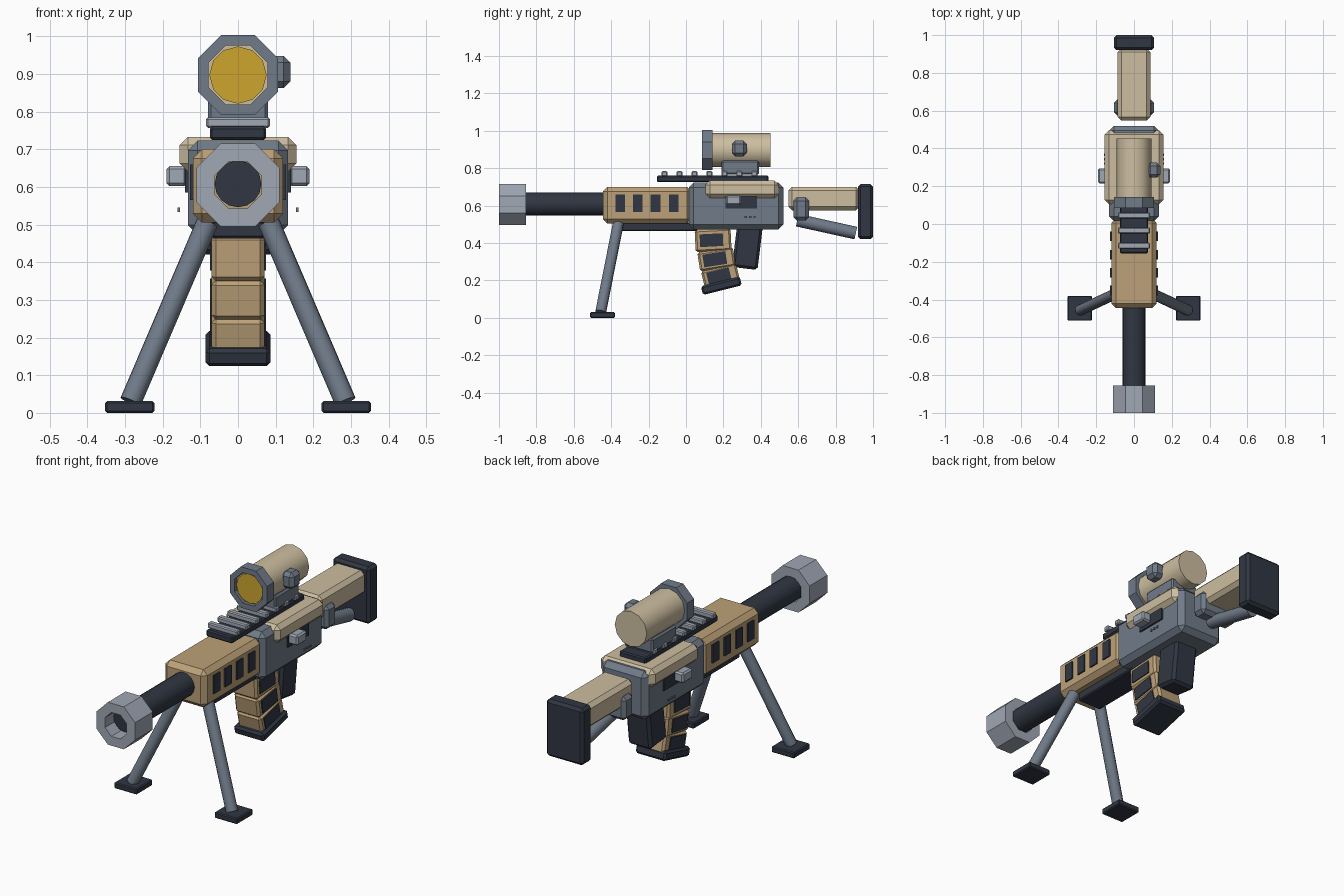
import bpy, bmesh, math
from mathutils import Vector, Matrix

if "Cube" in bpy.data.objects:
    bpy.data.objects.remove(bpy.data.objects["Cube"])


def material(name, r, g, b):
    m = bpy.data.materials.new(name)
    lin = [((c / 255 + 0.055) / 1.055) ** 2.4 for c in (r, g, b)]
    m.diffuse_color = (*lin, 1)
    m.use_nodes = True
    m.node_tree.nodes["Principled BSDF"].inputs["Base Color"].default_value = m.diffuse_color
    return m


DARK = material("charcoal", 48, 54, 66)
GREY = material("steel grey", 112, 123, 137)
LIGHT = material("light grey", 160, 168, 181)
TAN = material("tan", 188, 161, 120)
CREAM = material("cream", 205, 190, 160)
GOLD = material("amber glass", 205, 165, 45)


def add(name, bm, mat, smooth=False):
    bmesh.ops.recalc_face_normals(bm, faces=bm.faces)
    me = bpy.data.meshes.new(name)
    bm.to_mesh(me)
    bm.free()
    me.materials.append(mat)
    ob = bpy.data.objects.new(name, me)
    bpy.context.collection.objects.link(ob)
    if smooth:
        bpy.ops.object.select_all(action='DESELECT')
        ob.select_set(True)
        bpy.context.view_layer.objects.active = ob
        bpy.ops.object.shade_smooth_by_angle(angle=math.radians(35))
    return ob


def box(name, x, y, z, mat, bevel=0.0, tilt=0, segments=1):
    """Box from (min, max) ranges, tilted about its own x axis."""
    bm = bmesh.new()
    bmesh.ops.create_cube(bm, size=1)
    size = [r[1] - r[0] for r in (x, y, z)]
    mid = Vector([(r[0] + r[1]) / 2 for r in (x, y, z)])
    bmesh.ops.scale(bm, vec=size, verts=bm.verts)
    if bevel:
        bmesh.ops.bevel(bm, geom=bm.edges[:], offset=bevel, segments=segments,
                        profile=0.5, affect='EDGES')
    bmesh.ops.transform(bm, verts=bm.verts,
                        matrix=Matrix.Translation(mid) @ Matrix.Rotation(math.radians(tilt), 4, 'X'))
    return add(name, bm, mat)


def wide(name, w, y, z, mat, **kw):
    return box(name, (-w, w), y, z, mat, **kw)


def rod(name, p, q, r, mat, sides=12):
    p, q = Vector(p), Vector(q)
    bm = bmesh.new()
    bmesh.ops.create_cone(bm, cap_ends=True, segments=sides, radius1=r, radius2=r, depth=(q - p).length)
    rot = (q - p).to_track_quat('Z', 'Y').to_matrix().to_4x4()
    bmesh.ops.transform(bm, verts=bm.verts, matrix=Matrix.Translation((p + q) / 2) @ rot)
    return add(name, bm, mat, True)


def ring(name, outer, inner, y0, y1, z, mat, sides=8):
    """Flat-sided tube along y."""
    bm = bmesh.new()
    loops = []
    for r, y in ((outer, y0), (outer, y1), (inner, y1), (inner, y0)):
        angles = [(i + 0.5) * math.tau / sides for i in range(sides)]
        loops.append([bm.verts.new((r * math.cos(a), y, z + r * math.sin(a))) for a in angles])
    for k in range(4):
        a, b = loops[k], loops[(k + 1) % 4]
        for i in range(sides):
            j = (i + 1) % sides
            bm.faces.new((a[i], a[j], b[j], b[i]))
    return add(name, bm, mat)


# Barrel and muzzle
rod("barrel", (0, -0.93, 0.608), (0, -0.40, 0.608), 0.062, DARK, 16)
ring("muzzle_brake", 0.119, 0.067, -1.0, -0.855, 0.605, LIGHT)

# Handguard with side vents and lower rail
wide("handguard", 0.12, (-0.445, 0.03), (0.505, 0.70), TAN, bevel=0.024)
wide("lower_rail", 0.07, (-0.345, 0.06), (0.463, 0.51), DARK, bevel=0.006)
for s in (-1, 1):
    for y in (-0.352, -0.258, -0.163, -0.065):
        box("handguard_vent", sorted((s * 0.118, s * 0.127)), (y - 0.026, y + 0.026),
            (0.565, 0.66), DARK)

# Receiver and top cover
wide("receiver", 0.133, (0.015, 0.52), (0.473, 0.723), GREY, bevel=0.026)
wide("top_cover", 0.155, (0.105, 0.495), (0.64, 0.733), CREAM, bevel=0.022)
for s in (-1, 1):
    box("ejection_port", sorted((s * 0.128, s * 0.141)), (0.21, 0.38), (0.585, 0.665), DARK)
    box("charging_handle", sorted((s * 0.135, s * 0.19)), (0.215, 0.295), (0.602, 0.655), LIGHT, bevel=0.008)
    for y in (0.32, 0.343, 0.366):
        box("receiver_pin", sorted((s * 0.154, s * 0.160)), (y - 0.006, y + 0.006), (0.533, 0.545), GREY)

# Top rail with cross teeth
wide("top_rail", 0.075, (-0.155, 0.44), (0.725, 0.76), DARK, bevel=0.006)
for i in range(7):
    y = -0.115 + 0.08 * i
    wide("rail_tooth", 0.085, (y - 0.016, y + 0.016), (0.757, 0.784), LIGHT, bevel=0.005)

# Scope
wide("scope_mount", 0.08, (0.19, 0.39), (0.765, 0.84), GREY, bevel=0.008)
rod("scope_body", (0, 0.105, 0.897), (0, 0.452, 0.897), 0.092, CREAM, 12)
ring("scope_bezel", 0.115, 0.085, 0.085, 0.142, 0.897, GREY)
rod("scope_lens", (0, 0.095, 0.897), (0, 0.11, 0.897), 0.076, GOLD, 12)
box("scope_turret", (0.07, 0.139), (0.245, 0.325), (0.862, 0.948), GREY, bevel=0.018)

# Stock, butt pad and strut
wide("stock", 0.087, (0.547, 0.93), (0.575, 0.70), CREAM, bevel=0.02)
wide("butt_pad", 0.107, (0.92, 1.0), (0.42, 0.715), DARK, bevel=0.014)
wide("stock_joint", 0.107, (0.575, 0.658), (0.52, 0.643), GREY, bevel=0.018)
rod("stock_strut", (0, 0.595, 0.522), (0, 0.908, 0.453), 0.034, GREY)

# Rear grip
wide("grip", 0.068, (0.26, 0.397), (0.263, 0.50), DARK, bevel=0.014, tilt=-7)

# Curved magazine: centre y, centre z, half height, tilt
for y, z, h, tilt in ((0.145, 0.415, 0.06, 3), (0.163, 0.313, 0.052, 9), (0.185, 0.222, 0.05, 14)):
    wide("magazine_segment", 0.07, (y - 0.096, y + 0.096), (z - h, z + h), TAN, bevel=0.011, tilt=tilt)
    for s in (-1, 1):
        box("magazine_panel", sorted((s * 0.067, s * 0.075)), (y - 0.071, y + 0.053),
            (z - 0.034, z + 0.034), DARK, tilt=tilt)
wide("magazine_base", 0.086, (0.082, 0.296), (0.147, 0.195), DARK, bevel=0.01, tilt=14)

# Bipod
for s in (-1, 1):
    rod("bipod_leg", (s * 0.082, -0.362, 0.505), (s * 0.285, -0.456, 0.03), 0.029, GREY)
    box("bipod_foot", sorted((s * 0.222, s * 0.353)), (-0.512, -0.38), (0.0, 0.031), DARK, bevel=0.005)
